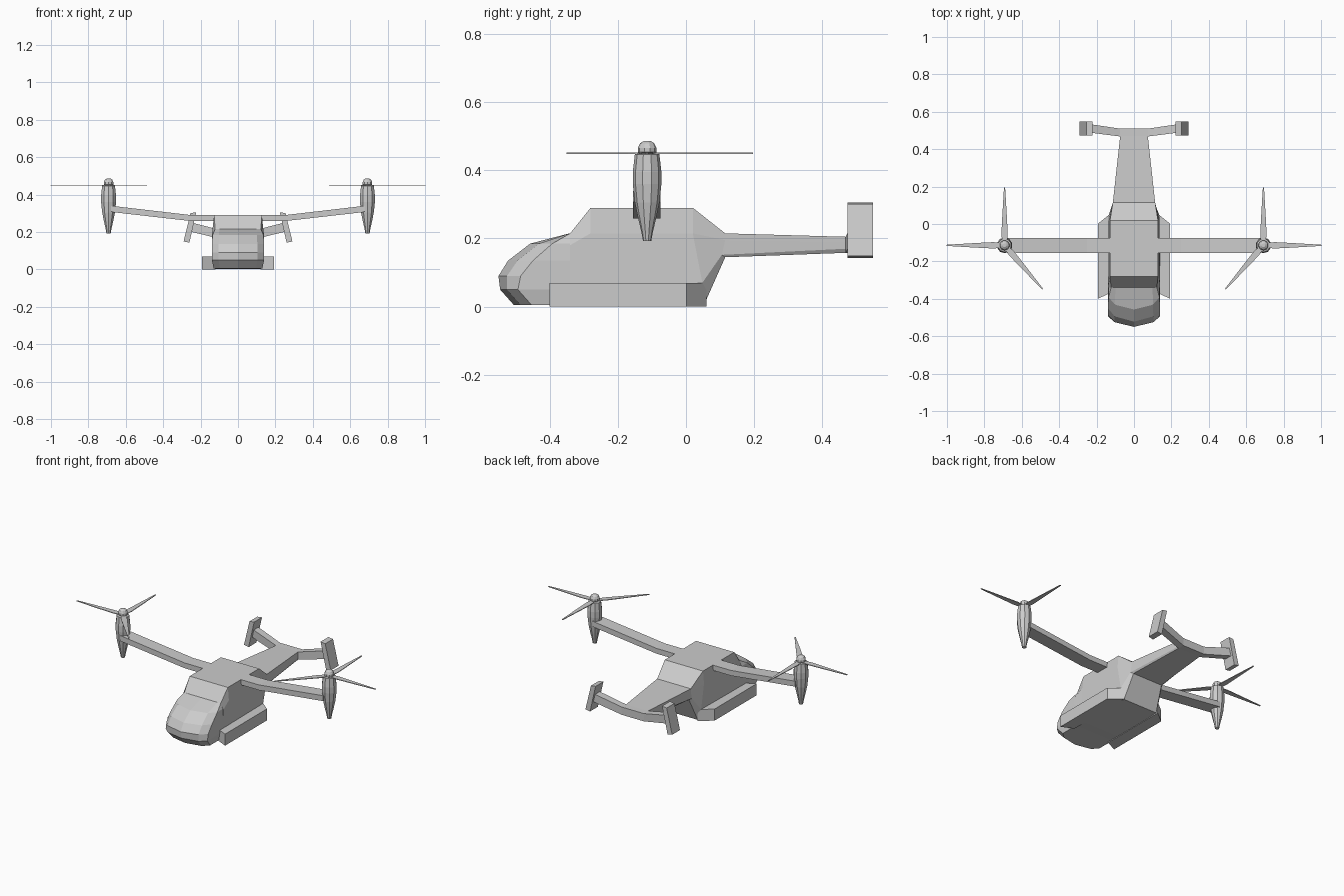
import bpy, bmesh
from math import sin, cos, pi, radians
from mathutils import Vector

if "Cube" in bpy.data.objects:
    bpy.data.objects.remove(bpy.data.objects["Cube"])


def finish(name, bm):
    bmesh.ops.remove_doubles(bm, verts=bm.verts, dist=0.0004)
    bmesh.ops.recalc_face_normals(bm, faces=bm.faces)
    me = bpy.data.meshes.new(name)
    bm.to_mesh(me)
    bm.free()
    ob = bpy.data.objects.new(name, me)
    bpy.context.collection.objects.link(ob)
    return ob


def loft(name, rings):
    """Skin a list of closed rings and cap both ends."""
    bm = bmesh.new()
    rows = [[bm.verts.new(p) for p in r] for r in rings]
    n = len(rows[0])
    for a, b in zip(rows, rows[1:]):
        for i in range(n):
            j = (i + 1) % n
            bm.faces.new((a[i], a[j], b[j], b[i]))
    bm.faces.new(rows[0])
    bm.faces.new(rows[-1])
    return finish(name, bm)


def mirrored_ring(half):
    return half + [(-x, y, z) for x, y, z in reversed(half)]


def span(name, cols, side=0):
    """Box swept along x; columns are (x, y0, y1, z0, z1)."""
    if side == 0:
        cols = [(-c[0], *c[1:]) for c in reversed(cols)] + cols
    else:
        cols = [(side * c[0], *c[1:]) for c in cols]
    return loft(name, [[(x, y0, z0), (x, y1, z0), (x, y1, z1), (x, y0, z1)]
                       for x, y0, y1, z0, z1 in cols])


# Cabin and tail boom: stations from front to back, each top to bottom
stations = [
    [(.122, -.34, .215), (.140, -.34, .18), (.140, -.34, .05), (.130, -.34, .005)],
    [(.128, -.28, .29), (.135, -.28, .215), (.140, -.28, .05), (.130, -.28, .003)],
    [(.128, .02, .29), (.135, .02, .215), (.135, .048, .07), (.115, .052, .003)],
    [(.113, .115, .215), (.113, .115, .195), (.113, .105, .152), (.100, .115, .145)],
    [(.074, .47, .205), (.074, .47, .19), (.074, .47, .17), (.074, .47, .158)],
]
loft("fuselage", [mirrored_ring(s) for s in stations])

# Faceted nose: horizontal slices (z, front y, corner setback, half width)
slices = [(.005, -.505, .02, .130), (.05, -.545, .02, .140), (.09, -.55, .025, .140),
          (.135, -.522, .028, .140), (.185, -.457, .025, .136)]
nose = []
for z, y, d, w in slices:
    nose.append([(w, -.34, z), (w, y + d * 2.6, z), (w * .74, y + d, z), (0, y, z),
                 (-w * .74, y + d, z), (-w, y + d * 2.6, z), (-w, -.34, z)])
nose.append([(x, -.34 if abs(x) > .12 else -.342, .215)
             for x in (.123, .122, .1, 0, -.1, -.122, -.123)])
loft("nose", nose)

# Wing and tailplane
span("wing", [(.25, -.155, -.075, .258, .29), (.68, -.155, -.075, .307, .34)])
span("tailplane", [(.074, .468, .51, .158, .205), (.247, .49, .535, .2, .25)])


def lathe(name, x, y, profile, n=10):
    return loft(name, [[(x + r * cos(2 * pi * (i + .5) / n),
                         y + r * sin(2 * pi * (i + .5) / n), z) for i in range(n)]
                       for r, z in profile])


def rotor(name, side, cx, cy, z):
    """Three tapered blades; outline is (radius, half width)."""
    outline = [(.01, .012), (.06, .017), (.16, .012), (.31, .003)]
    bm = bmesh.new()
    for ang in (0, 90, 229):
        u = Vector((side * cos(radians(ang)), sin(radians(ang)), 0))
        v = Vector((-u.y, u.x, 0))
        loop = [u * r + v * w for r, w in outline] + [u * r - v * w for r, w in reversed(outline)]
        f = bm.faces.new([bm.verts.new(p + Vector((cx, cy, z - .002))) for p in loop])
        ext = bmesh.ops.extrude_face_region(bm, geom=[f], use_keep_orig=True)
        vs = [e for e in ext["geom"] if isinstance(e, bmesh.types.BMVert)]
        bmesh.ops.translate(bm, verts=vs, vec=(0, 0, .004))
    return finish(name, bm)


for s, tag in ((1, "right"), (-1, "left")):
    # Side sponson, slanted at both ends
    span("sponson_" + tag, [(.12, -.365, .06, .0, .07), (.193, -.4, .002, .0, .07)], s)
    # Leaning tail fin
    loft("tail_fin_" + tag, [[(s * a, .473, z), (s * b, .473, z + dz),
                              (s * b, .548, z + dz), (s * a, .548, z)]
                             for a, b, z, dz in ((.260, .291, .143, .006),
                                                 (.223, .254, .305, -.004))])
    # Engine pod, spinner and rotor
    cx, cy = s * .692, -.114
    lathe("engine_pod_" + tag, cx, cy, [(.012, .192), (.016, .215), (.027, .262), (.036, .305),
                                        (.042, .36), (.042, .395), (.036, .447), (.022, .45)])
    lathe("spinner_" + tag, cx, cy, [(.02, .445), (.027, .453), (.027, .466),
                                     (.021, .479), (.010, .486)])
    rotor("rotor_" + tag, s, cx, cy, .45)
